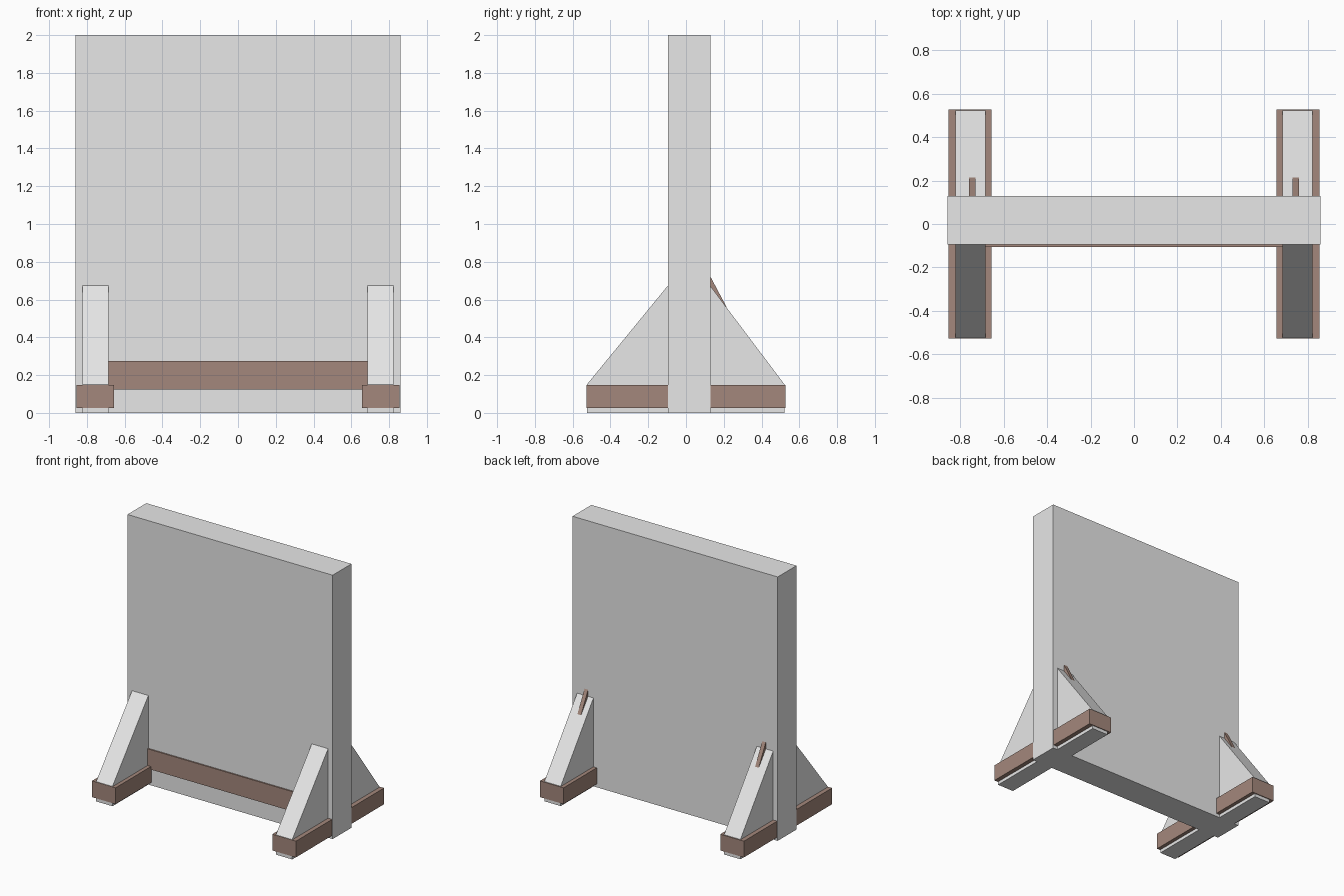
import bpy
import bmesh

cube = bpy.data.objects.get("Cube")
if cube:
    bpy.data.objects.remove(cube, do_unlink=True)


def make_material(name, color):
    mat = bpy.data.materials.new(name)
    mat.use_nodes = True
    mat.diffuse_color = color
    mat.node_tree.nodes["Principled BSDF"].inputs["Base Color"].default_value = color
    return mat


grey = make_material("light grey", (0.8, 0.8, 0.8, 1))
brown = make_material("dull brown", (0.37, 0.245, 0.2, 1))


def extrude_profile(name, profile, x0, x1, mat):
    """Extrude a (y, z) outline along x from x0 to x1."""
    bm = bmesh.new()
    face = bm.faces.new([bm.verts.new((x0, y, z)) for y, z in profile])
    result = bmesh.ops.extrude_face_region(bm, geom=[face])
    verts = [v for v in result["geom"] if isinstance(v, bmesh.types.BMVert)]
    bmesh.ops.translate(bm, vec=(x1 - x0, 0, 0), verts=verts)
    bmesh.ops.recalc_face_normals(bm, faces=bm.faces)
    mesh = bpy.data.meshes.new(name)
    bm.to_mesh(mesh)
    bm.free()
    mesh.materials.append(mat)
    obj = bpy.data.objects.new(name, mesh)
    bpy.context.collection.objects.link(obj)
    return obj


def box(name, x0, x1, y0, y1, z0, z1, mat):
    return extrude_profile(name, [(y0, z0), (y1, z0), (y1, z1), (y0, z1)], x0, x1, mat)


FRONT, BACK = -0.095, 0.13

# Upright panel and the low rail across its front
box("panel", -0.86, 0.86, FRONT, BACK, 0, 2, grey)
box("front_rail", -0.685, 0.685, -0.105, FRONT, 0.125, 0.275, brown)

brace = [(-0.525, 0), (0.522, 0), (0.522, 0.15), (BACK, 0.67),
         (FRONT, 0.675), (-0.525, 0.15)]
fin = [(BACK, 0.72), (0.215, 0.56), (BACK, 0.64)]

# Mirrored supports: sloped brace, foot sleeve and small rear fin
for side, s in (("left", 1), ("right", -1)):
    extrude_profile(side + "_brace", brace, s * 0.685, s * 0.822, grey)
    box(side + "_foot", s * 0.657, s * 0.855, -0.528, 0.528, 0.025, 0.148, brown)
    extrude_profile(side + "_rear_fin", fin, s * 0.73, s * 0.76, brown)
